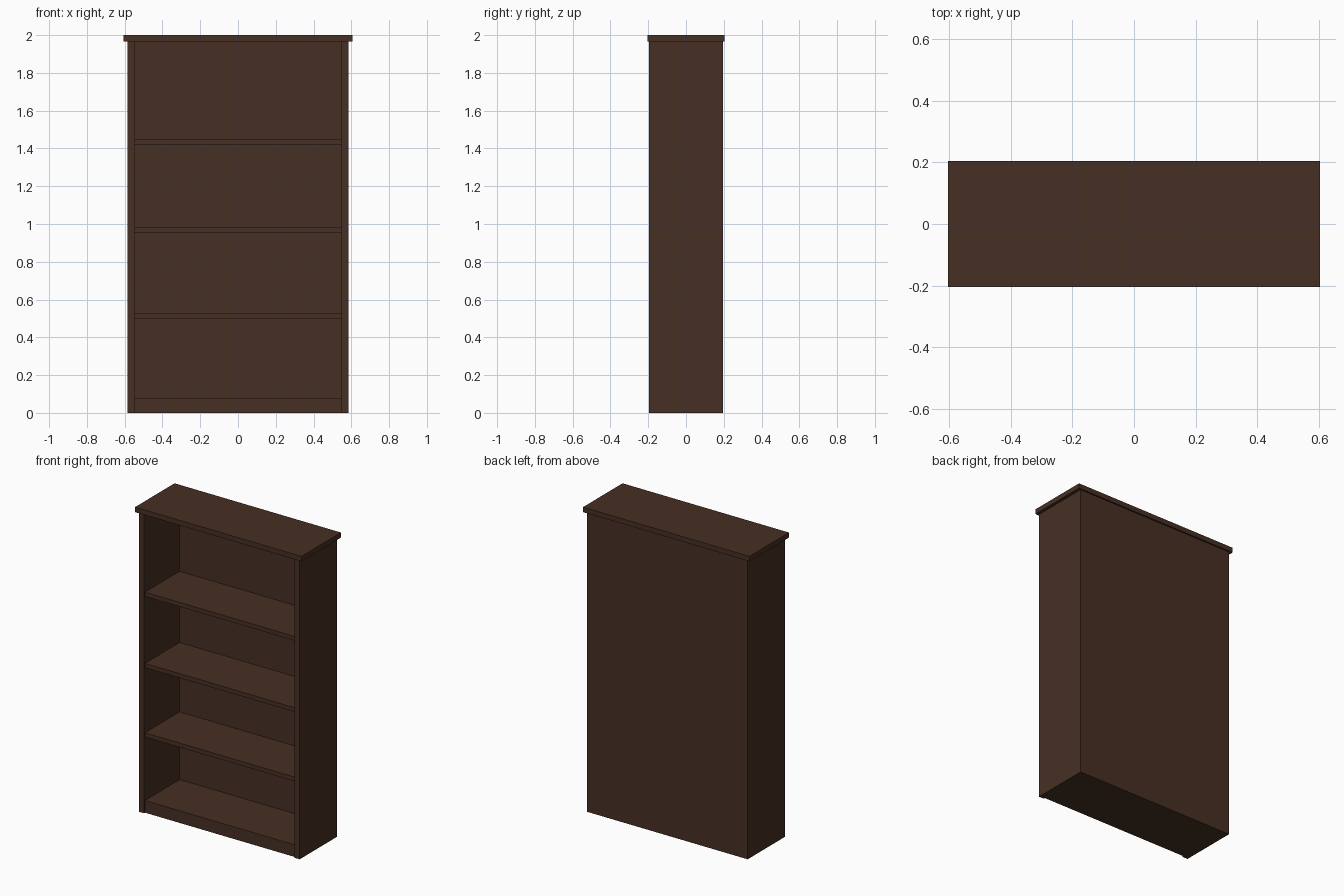
import bpy
import bmesh
from mathutils import Vector

if "Cube" in bpy.data.objects:
    bpy.data.objects.remove(bpy.data.objects["Cube"])

wood = bpy.data.materials.new("dark_wood")
wood.diffuse_color = (0.062, 0.028, 0.017, 1)
wood.use_nodes = True
wood.node_tree.nodes["Principled BSDF"].inputs["Base Color"].default_value = wood.diffuse_color


def box(name, lo, hi):
    """Axis-aligned board between two opposite corners."""
    lo, hi = Vector(lo), Vector(hi)
    bm = bmesh.new()
    bmesh.ops.create_cube(bm, size=1)
    bmesh.ops.scale(bm, vec=hi - lo, verts=bm.verts)
    mesh = bpy.data.meshes.new(name)
    bm.to_mesh(mesh)
    bm.free()
    mesh.materials.append(wood)
    obj = bpy.data.objects.new(name, mesh)
    obj.location = (lo + hi) / 2
    bpy.context.collection.objects.link(obj)
    return obj


OUT, INN = 0.585, 0.547            # outer and inner half width
FRONT, BACK = -0.195, 0.195        # carcass depth
SHELF_FRONT, PANEL = -0.185, 0.175  # shelf setback, inner face of back panel
TOP = 1.967

# overhanging top board
box("top_board", (-0.605, -0.205, TOP), (0.605, 0.205, 2.0))

# side panels
box("left_side", (-OUT, FRONT, 0), (-INN, BACK, TOP))
box("right_side", (INN, FRONT, 0), (OUT, BACK, TOP))

# back panel between the sides
box("back_panel", (-INN, PANEL, 0), (INN, BACK, TOP))

# plinth forming the lowest shelf
box("base_plinth", (-INN, SHELF_FRONT, 0), (INN, PANEL, 0.08))

# three shelves
for i, z in enumerate((0.497, 0.953, 1.421)):
    box(f"shelf_{i + 1}", (-INN, SHELF_FRONT, z), (INN, PANEL, z + 0.028))
